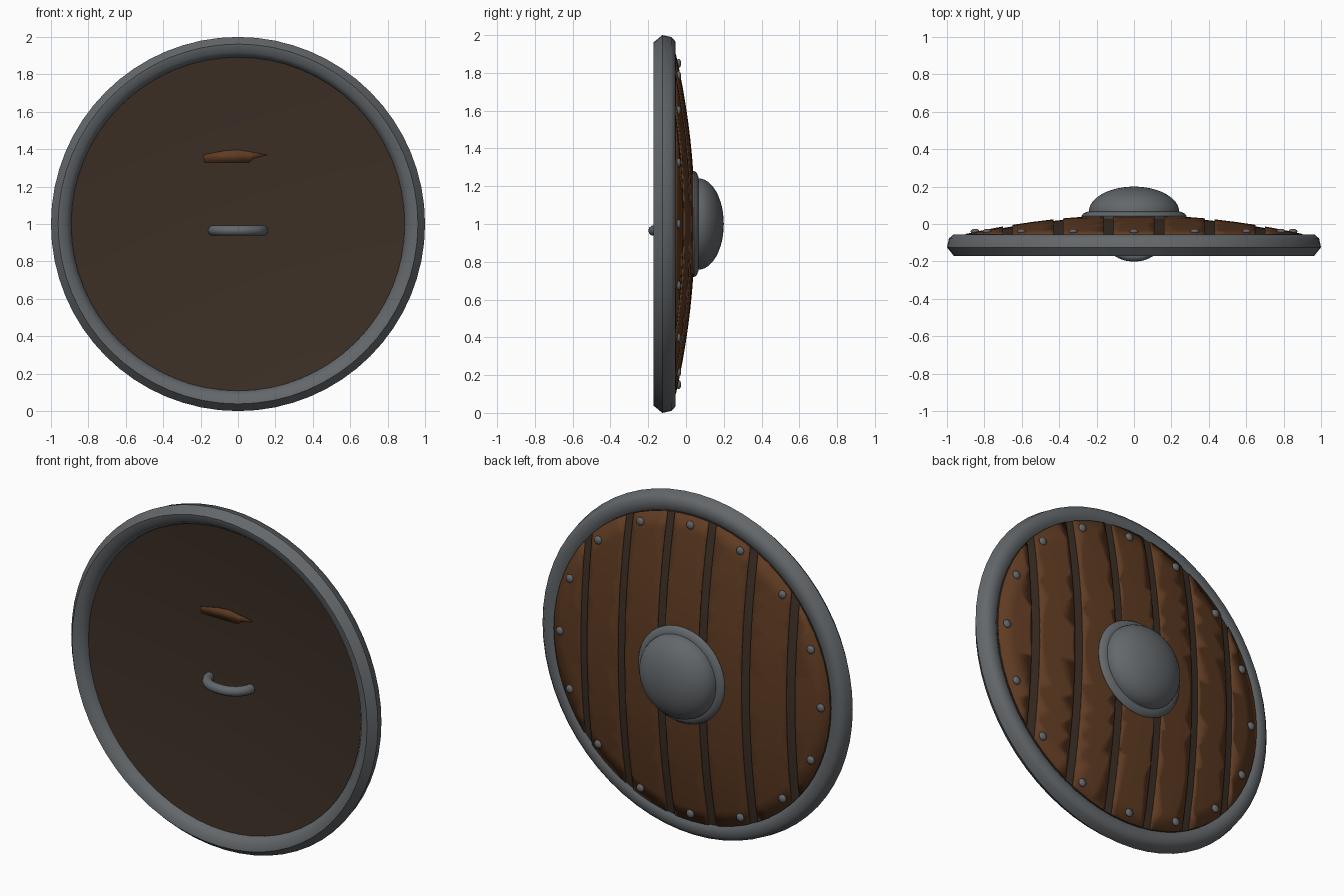
import bpy, bmesh, math
from mathutils import Vector

old = bpy.data.objects.get("Cube")
if old:
    bpy.data.objects.remove(old)

CZ = 1.0          # height of the shield centre
SEG = 64


def material(name, rgb):
    m = bpy.data.materials.new(name)
    m.use_nodes = True
    col = (*rgb, 1)
    m.diffuse_color = col
    b = m.node_tree.nodes["Principled BSDF"]
    b.inputs["Base Color"].default_value = col
    b.inputs["Roughness"].default_value = 0.7
    return m


WOOD = material("plank_brown", (0.115, 0.044, 0.016))
DARK = material("dark_wood", (0.046, 0.029, 0.019))
STEEL = material("grey_steel", (0.125, 0.137, 0.147))


def front_y(r):
    return 0.048 - 0.125 * r * r


def back_y(r):
    return -0.072 - 0.06 * r * r


def finish(bm, name, mat, angle=50):
    me = bpy.data.meshes.new(name)
    bm.to_mesh(me)
    bm.free()
    me.materials.append(mat)
    me.shade_smooth()
    me.set_sharp_from_angle(angle=math.radians(angle))
    ob = bpy.data.objects.new(name, me)
    bpy.context.collection.objects.link(ob)
    return ob


def lathe(profile, closed=False):
    """Turn (radius, y) points around the shield axis."""
    bm = bmesh.new()
    vs = [bm.verts.new((r, y, CZ)) for r, y in profile]
    es = [bm.edges.new(p) for p in zip(vs, vs[1:])]
    if closed:
        es.append(bm.edges.new((vs[-1], vs[0])))
    bmesh.ops.spin(bm, geom=vs + es, cent=(0, 0, CZ), axis=(0, 1, 0),
                   angle=math.tau, steps=SEG, use_duplicate=False)
    bmesh.ops.remove_doubles(bm, verts=bm.verts, dist=1e-4)
    bmesh.ops.recalc_face_normals(bm, faces=bm.faces)
    return bm


# Dark core: concave inside face and the surface seen between planks
radii = [0.9 * i / 10 for i in range(11)]
core = [(r, back_y(r)) for r in radii]
core += [(r, front_y(r) - 0.008) for r in reversed(radii)]
finish(lathe(core), "shield_core", DARK)

# Planks: domed sheet with evenly spaced gaps cut out
bm = lathe([(r, front_y(r)) for r in radii])
gaps = [0.27 * (i - 2.5) for i in range(6)]
HALF = 0.026
for g in gaps:
    for x in (g - HALF, g + HALF):
        bmesh.ops.bisect_plane(bm, geom=bm.verts[:] + bm.edges[:] + bm.faces[:],
                               plane_co=(x, 0, 0), plane_no=(1, 0, 0))
cut = [f for f in bm.faces
       if any(abs(f.calc_center_median().x - g) < HALF for g in gaps)]
bmesh.ops.delete(bm, geom=cut, context='FACES')
for f in bm.faces:
    f.normal_update()
    if f.normal.y < 0:
        f.normal_flip()
planks = finish(bm, "planks", WOOD)
sol = planks.modifiers.new("thickness", 'SOLIDIFY')
sol.thickness = 0.012
sol.offset = -1

# Metal rim
rim = [(1.0, -0.125), (0.99, -0.078), (0.965, -0.055), (0.918, -0.055),
       (0.886, -0.078), (0.893, -0.13), (0.92, -0.165), (0.962, -0.172)]
finish(lathe(rim, closed=True), "rim", STEEL)

# Boss: flange ring and rounded dome
flange = [(0, 0.02), (0.27, 0.02), (0.282, 0.042), (0.272, 0.056),
          (0.248, 0.066), (0, 0.066)]
finish(lathe(flange), "boss_flange", STEEL, 35)
dome = []
for i in range(13):
    a = math.pi / 2 * i / 12
    dome.append((0.242 * math.cos(a) if i < 12 else 0, 0.064 + 0.136 * math.sin(a)))
finish(lathe(dome), "boss_dome", STEEL)

# Rivets around the edge
bm = bmesh.new()
for i in range(16):
    a = math.tau * i / 16
    new = bmesh.ops.create_uvsphere(bm, u_segments=12, v_segments=8, radius=0.024)
    at = Vector((0.85 * math.cos(a), -0.04, CZ + 0.85 * math.sin(a)))
    for v in new["verts"]:
        v.co.y *= 0.6
        v.co += at
finish(bm, "rivets", STEEL)

# Curved grip on the inside
cu = bpy.data.curves.new("handle", 'CURVE')
cu.dimensions = '3D'
cu.bevel_depth = 0.028
cu.bevel_resolution = 3
cu.use_fill_caps = True
sp = cu.splines.new('BEZIER')
half = [(0.137, -0.05), (0.122, -0.11), (0.075, -0.155)]
path = [(-x, y) for x, y in half] + [(0, -0.172)] + half[::-1]
sp.bezier_points.add(len(path) - 1)
for p, (x, y) in zip(sp.bezier_points, path):
    p.co = (x, y, 0.965)
    p.handle_left_type = p.handle_right_type = 'AUTO'
cu.materials.append(STEEL)
bpy.context.collection.objects.link(bpy.data.objects.new("handle", cu))

# Bare wood patch on the inside, above the grip
outline = [(-0.185, 1.37), (-0.18, 1.33), (0.06, 1.33), (0.08, 1.35),
           (0.155, 1.37), (0.07, 1.385), (0, 1.397), (-0.07, 1.392)]
bm = bmesh.new()
bm.faces.new([bm.verts.new((x, back_y(math.hypot(x, z - CZ)) - 0.004, z))
              for x, z in outline])
bmesh.ops.triangulate(bm, faces=bm.faces[:])
patch = finish(bm, "wood_patch", WOOD)
patch.modifiers.new("thickness", 'SOLIDIFY').thickness = 0.004
